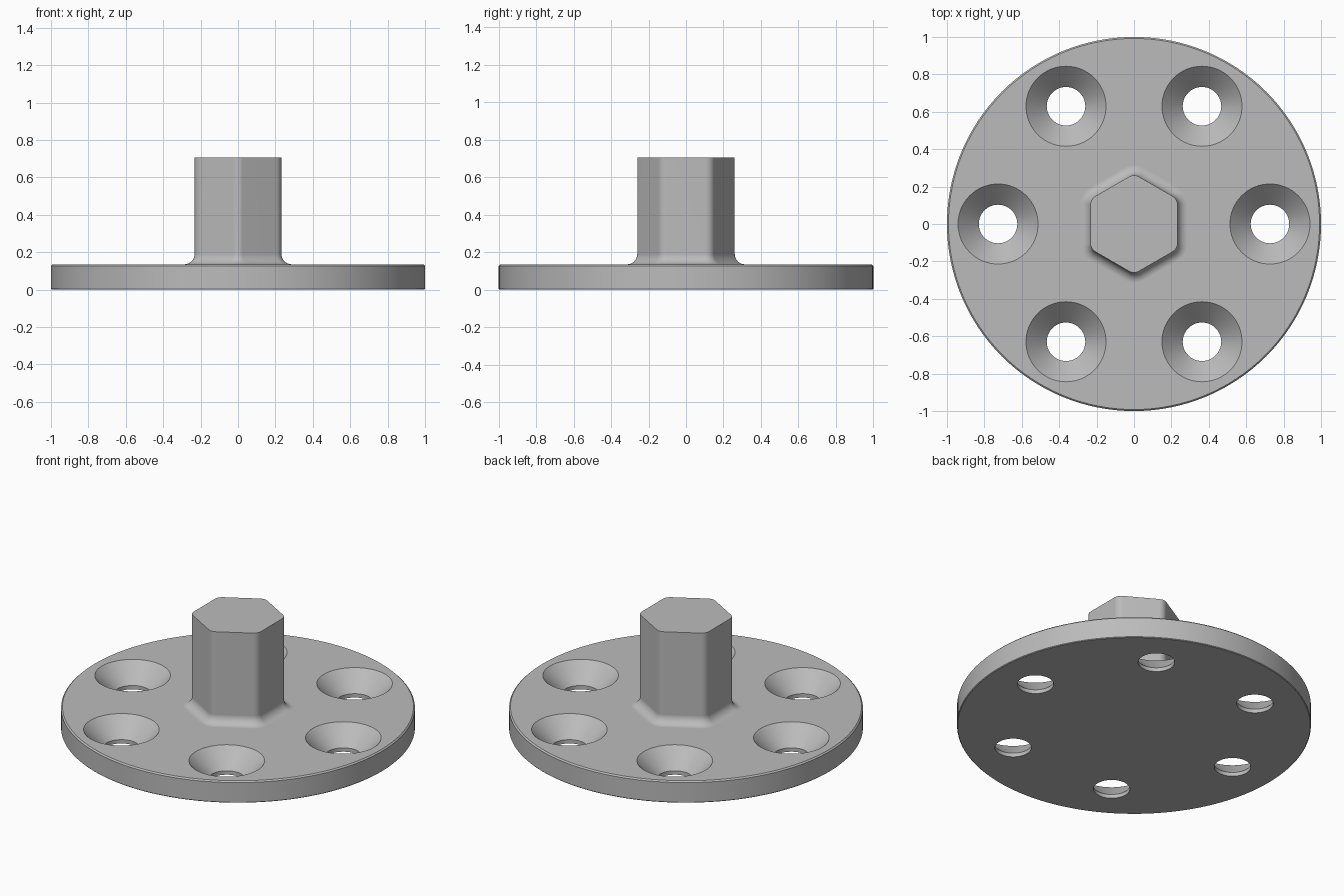
import bpy, bmesh, math

if "Cube" in bpy.data.objects:
    bpy.data.objects.remove(bpy.data.objects["Cube"])

THICK = 0.135        # flange thickness
HEIGHT = 0.705       # top of hex post
FLAT = 0.232         # hex centre to flat
CORNER = 0.05        # hex corner rounding
FILLET = 0.055       # blend between post and flange

grey = bpy.data.materials.new("plain grey")
grey.use_nodes = True
colour = (0.5, 0.5, 0.5, 1)
grey.diffuse_color = colour
grey.node_tree.nodes["Principled BSDF"].inputs["Base Color"].default_value = colour


def circle(radius, z, count, cx=0, cy=0):
    steps = [2 * math.pi * i / count for i in range(count)]
    return [(cx + radius * math.cos(a), cy + radius * math.sin(a), z) for a in steps]


def rounded_hex(offset, z, arc=6):
    """Hexagon with points on +y and -y, grown outward by offset."""
    reach = (FLAT - CORNER) / math.cos(math.pi / 6)
    points = []
    for k in range(6):
        mid = math.radians(30 + 60 * k)
        for j in range(arc + 1):
            a = mid + math.radians(60 * j / arc - 30)
            r = CORNER + offset
            points.append((reach * math.cos(mid) + r * math.cos(a),
                           reach * math.sin(mid) + r * math.sin(a), z))
    return points


def loft(name, rings):
    """Closed solid through rings ordered from bottom to top."""
    bm = bmesh.new()
    loops = [[bm.verts.new(p) for p in ring] for ring in rings]
    n = len(loops[0])
    for low, high in zip(loops, loops[1:]):
        for i in range(n):
            j = (i + 1) % n
            bm.faces.new((low[i], low[j], high[j], high[i]))
    bm.faces.new(loops[0][::-1])
    bm.faces.new(loops[-1])
    mesh = bpy.data.meshes.new(name)
    bm.to_mesh(mesh)
    bm.free()
    mesh.materials.append(grey)
    obj = bpy.data.objects.new(name, mesh)
    bpy.context.collection.objects.link(obj)
    return obj


def combine(target, tool, operation):
    mod = target.modifiers.new(operation, "BOOLEAN")
    mod.operation, mod.object, mod.solver = operation, tool, "EXACT"
    bpy.context.view_layer.objects.active = target
    bpy.ops.object.modifier_apply(modifier=mod.name)
    bpy.data.objects.remove(tool)


# Round flange with a fine chamfer on its top and bottom rims
edge = 0.008
flange = loft("flange_with_hex_post", [
    circle(1 - edge / 2, 0, 128), circle(1, edge / 2, 128),
    circle(1, THICK - edge, 128), circle(1 - edge, THICK, 128)])

# Six countersunk screw holes
for k in range(6):
    a = math.radians(60 * k)
    x, y = 0.727 * math.cos(a), 0.727 * math.sin(a)
    shape = [(0.103, -0.05), (0.103, 0.024), (0.214, THICK), (0.214, THICK + 0.05)]
    cutter = loft("screw_hole_cutter", [circle(r, z, 64, x, y) for r, z in shape])
    cutter.hide_render = True
    combine(flange, cutter, "DIFFERENCE")

# Hex post flaring into the flange through a concave fillet
rings = [rounded_hex(FILLET, THICK - 0.03)]
for i in range(9):
    a = math.pi / 2 * i / 8
    rings.append(rounded_hex(FILLET * (1 - math.sin(a)),
                             THICK + FILLET * (1 - math.cos(a))))
rings.append(rounded_hex(0, HEIGHT))
combine(flange, loft("hex_post", rings), "UNION")

# Smooth curved walls, crisp rims
bpy.ops.object.select_all(action="DESELECT")
flange.select_set(True)
bpy.context.view_layer.objects.active = flange
bpy.ops.object.shade_smooth_by_angle(angle=math.radians(30))
weighted = flange.modifiers.new("even_flats", "WEIGHTED_NORMAL")
weighted.keep_sharp = True
